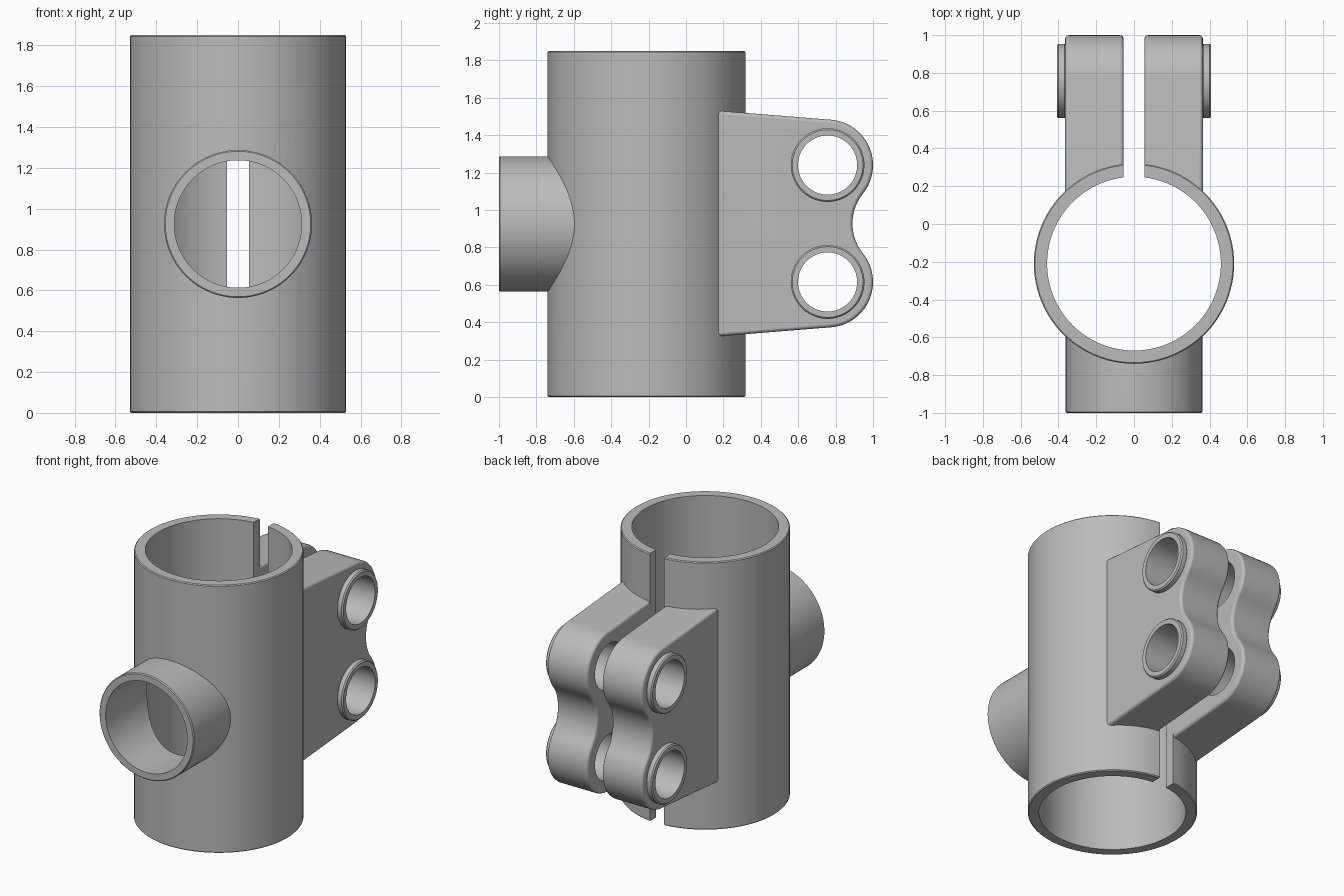
import bpy, bmesh, math
from mathutils import Matrix, Vector

if "Cube" in bpy.data.objects:
    bpy.data.objects.remove(bpy.data.objects["Cube"])

TUBE_Y, TUBE_R, BORE_R, HEIGHT = -0.21, 0.53, 0.46, 1.85
MID_Z = HEIGHT / 2
GAP, LUG_X = 0.055, 0.365
HOLE_Y, HOLE_Z, HOLE_R = 0.757, (0.615, 1.24), 0.158

grey = bpy.data.materials.new("plain grey")
grey.diffuse_color = (0.5, 0.5, 0.5, 1)
grey.use_nodes = True
grey.node_tree.nodes["Principled BSDF"].inputs["Base Color"].default_value = grey.diffuse_color

AXIS = {"X": Matrix.Rotation(math.pi / 2, 4, "Y"),
        "Y": Matrix.Rotation(-math.pi / 2, 4, "X"),
        "Z": Matrix.Identity(4)}


def make(name, bm):
    bmesh.ops.recalc_face_normals(bm, faces=bm.faces)
    me = bpy.data.meshes.new(name)
    bm.to_mesh(me)
    bm.free()
    ob = bpy.data.objects.new(name, me)
    me.materials.append(grey)
    bpy.context.collection.objects.link(ob)
    return ob


def lathe(bm, profile, axis, start, steps=96):
    """Revolve a closed (radius, height) profile about an axis from a start point."""
    vs = [bm.verts.new((r, 0, h)) for r, h in profile]
    es = [bm.edges.new((vs[i], vs[(i + 1) % len(vs)])) for i in range(len(vs))]
    out = bmesh.ops.spin(bm, geom=vs + es, cent=(0, 0, 0), axis=(0, 0, 1),
                         angle=2 * math.pi, steps=steps, use_merge=True)
    new = {v for f in bm.faces for v in f.verts if not f.tag}
    for f in bm.faces:
        f.tag = True
    bmesh.ops.transform(bm, matrix=Matrix.Translation(start) @ AXIS[axis], verts=list(new))


def ring(bm, ro, ri, length, axis, start, b=0.006):
    lathe(bm, [(ri, 0), (ro - b, 0), (ro, b), (ro, length - b),
               (ro - b, length), (ri, length)], axis, start)


def rod(r, length, axis, start):
    bm = bmesh.new()
    bmesh.ops.create_cone(bm, cap_ends=True, segments=96, radius1=r, radius2=r, depth=length,
                          matrix=Matrix.Translation(start) @ AXIS[axis]
                          @ Matrix.Translation((0, 0, length / 2)))
    return make("cutter", bm)


def apply(ob, mod):
    bpy.context.view_layer.objects.active = ob
    bpy.ops.object.modifier_apply(modifier=mod.name)


def cut(ob, *cutters):
    for c in cutters:
        m = ob.modifiers.new("cut", "BOOLEAN")
        m.operation, m.solver, m.object = "DIFFERENCE", "EXACT", c
        apply(ob, m)
        bpy.data.objects.remove(c)


def finish(ob, mirror=False):
    bpy.ops.object.select_all(action="DESELECT")
    ob.select_set(True)
    bpy.context.view_layer.objects.active = ob
    bpy.ops.object.shade_smooth_by_angle(angle=math.radians(35))
    if mirror:
        ob.modifiers.new("mirror", "MIRROR")
    ob.modifiers.new("normals", "WEIGHTED_NORMAL").keep_sharp = True


# main tube, slit at the back and opened into the side pipe
bm = bmesh.new()
ring(bm, TUBE_R, BORE_R, HEIGHT, "Z", (0, TUBE_Y, 0))
tube = make("main_tube", bm)
bm = bmesh.new()
bmesh.ops.create_cube(bm, size=1, matrix=Matrix.Translation((0, 0.4, MID_Z))
                      @ Matrix.Diagonal((2 * GAP, 1, 3, 1)))
cut(tube, make("cutter", bm), rod(0.312, 0.7, "Y", (0, -0.95, MID_Z)))
finish(tube)

# side pipe, trimmed to the tube
bm = bmesh.new()
ring(bm, 0.362, 0.312, 0.5, "Y", (0, -1, MID_Z))
pipe = make("side_pipe", bm)
cut(pipe, rod(TUBE_R - 0.005, 3, "Z", (0, TUBE_Y, -0.5)))
finish(pipe)

# clamp lugs: two rounded lobes joined by a tangent hollow
LOBE_R, HOLLOW_Y = 0.243, 0.89
half = (HOLE_Z[1] - HOLE_Z[0]) / 2
zc = sum(HOLE_Z) / 2
d = HOLLOW_Y - HOLE_Y
hollow_r = (d * d + half * half - LOBE_R ** 2) / (2 * (LOBE_R - d))
tangent = math.degrees(math.atan2(half, d + hollow_r))


def arc(cy, cz, r, a0, a1, n):
    return [(cy + r * math.cos(math.radians(a0 + (a1 - a0) * i / n)),
             cz + r * math.sin(math.radians(a0 + (a1 - a0) * i / n))) for i in range(n + 1)]


outline = [(0.08, 1.538)]
outline += arc(HOLE_Y, HOLE_Z[1], LOBE_R, 85, -tangent, 24)
outline += arc(HOLLOW_Y + hollow_r, zc, hollow_r, 180 - tangent, 180 + tangent, 14)[1:-1]
outline += arc(HOLE_Y, HOLE_Z[0], LOBE_R, tangent, -85, 24)
outline += [(0.08, 2 * zc - 1.538)]
bm = bmesh.new()
face = bm.faces.new([bm.verts.new((GAP, y, z)) for y, z in outline])
ext = bmesh.ops.extrude_face_region(bm, geom=[face], use_keep_orig=True)
bmesh.ops.translate(bm, vec=(LUG_X - GAP, 0, 0),
                    verts=[g for g in ext["geom"] if isinstance(g, bmesh.types.BMVert)])
lugs = make("clamp_lugs", bm)
bev = lugs.modifiers.new("round", "BEVEL")
bev.width, bev.segments, bev.limit_method, bev.angle_limit = 0.02, 3, "ANGLE", math.radians(50)
apply(lugs, bev)
cut(lugs, rod(TUBE_R - 0.005, 3, "Z", (0, TUBE_Y, -0.5)),
    *[rod(HOLE_R, 1, "X", (-0.2, HOLE_Y, z)) for z in HOLE_Z])
finish(lugs, mirror=True)

# raised rims round the bolt holes
bm = bmesh.new()
for z in HOLE_Z:
    ring(bm, 0.197, HOLE_R, 0.046, "X", (LUG_X - 0.004, HOLE_Y, z), 0.008)
finish(make("bolt_hole_rims", bm), mirror=True)
